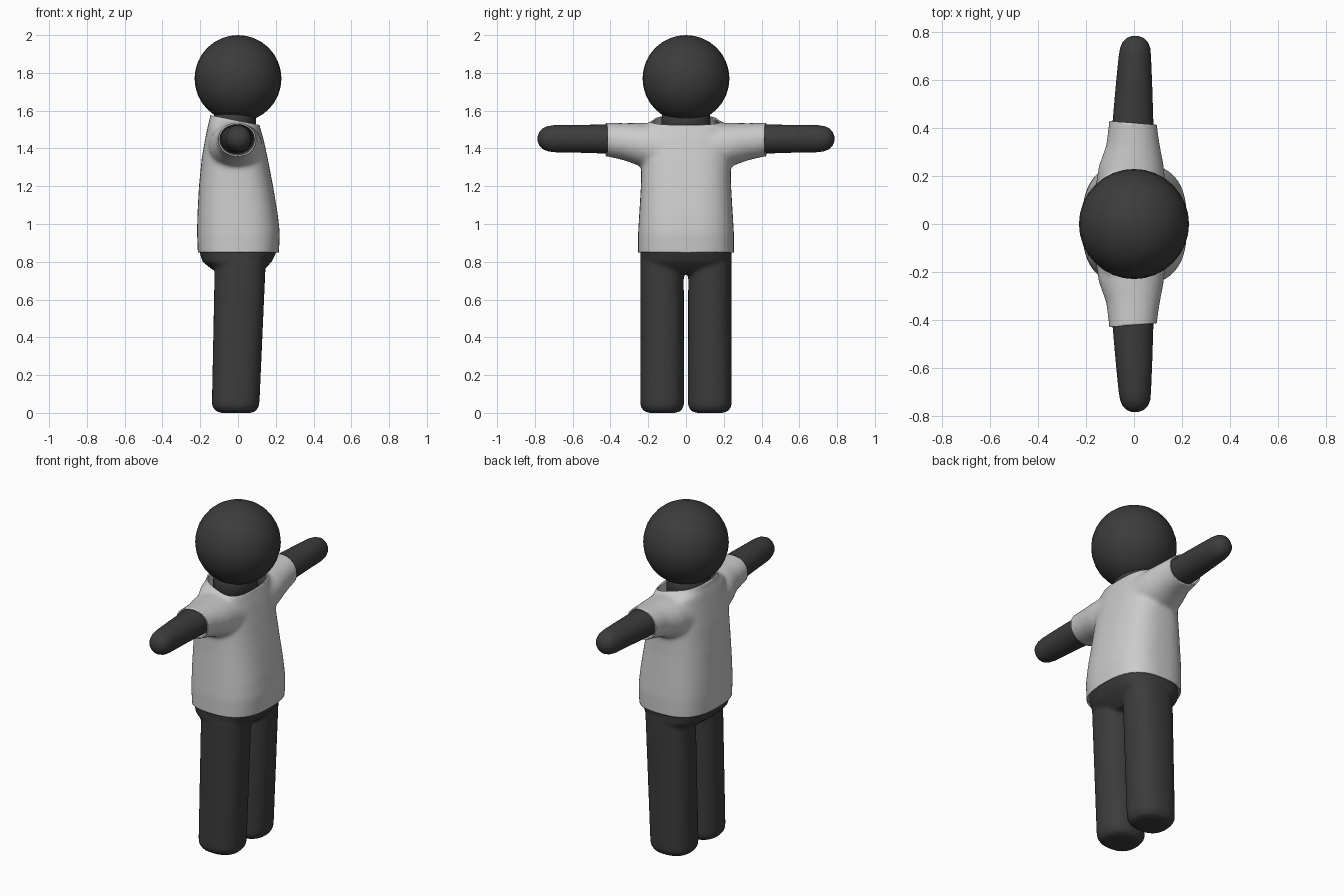
import bpy, bmesh
from math import cos, sin, pi
from mathutils import Vector

if "Cube" in bpy.data.objects:
    bpy.data.objects.remove(bpy.data.objects["Cube"])

dark = bpy.data.materials.new("dark")
dark.diffuse_color = (0.045, 0.045, 0.045, 1)
dark.use_nodes = True
dark.node_tree.nodes["Principled BSDF"].inputs["Base Color"].default_value = dark.diffuse_color


def loft(bm, rings, axis, power=2.0, side=1, n=40):
    """Skin rounded sections (t, a0, a1, b0, b1) along z or y; side=-1 mirrors y."""
    loops = []
    for t, a0, a1, b0, b1 in rings:
        loop = []
        for i in range(n):
            c, s = cos(2 * pi * i / n), sin(2 * pi * i / n)
            u = abs(c) ** (2 / power) * (1 if c > 0 else -1)
            v = abs(s) ** (2 / power) * (1 if s > 0 else -1)
            a = (a0 + a1) / 2 + u * (a1 - a0) / 2
            b = (b0 + b1) / 2 + v * (b1 - b0) / 2
            p = (a, b * side, t) if axis == "z" else (a, t * side, b)
            loop.append(bm.verts.new(p))
        loops.append(loop)
    for lo, hi in zip(loops, loops[1:]):
        for i in range(n):
            j = (i + 1) % n
            bm.faces.new((lo[i], lo[j], hi[j], hi[i]))
    bm.faces.new(loops[0])
    bm.faces.new(loops[-1])


def finish(name, bm, mat=None):
    bmesh.ops.recalc_face_normals(bm, faces=bm.faces)
    me = bpy.data.meshes.new(name)
    bm.to_mesh(me)
    bm.free()
    for p in me.polygons:
        p.use_smooth = True
    ob = bpy.data.objects.new(name, me)
    bpy.context.collection.objects.link(ob)
    if mat:
        me.materials.append(mat)
    return ob


def blend(ob, voxel, smooth):
    """Fuse overlapping pieces into one soft skin."""
    m = ob.modifiers.new("fuse", "REMESH")
    m.mode = "VOXEL"
    m.voxel_size = voxel
    m.use_smooth_shade = True
    m = ob.modifiers.new("soften", "SMOOTH")
    m.factor = 0.5
    m.iterations = smooth


# Shirt: torso and sleeves fused, then trimmed at hem, cuffs and neckline
bm = bmesh.new()
loft(bm, [(z, x0, x1, -h, h) for z, x0, x1, h in (
    (0.76, -0.205, 0.205, 0.25), (0.85, -0.213, 0.217, 0.254),
    (0.95, -0.217, 0.222, 0.254), (1.05, -0.215, 0.211, 0.248),
    (1.20, -0.207, 0.186, 0.239), (1.35, -0.192, 0.157, 0.236),
    (1.45, -0.174, 0.135, 0.236), (1.52, -0.160, 0.115, 0.225),
    (1.555, -0.150, 0.105, 0.165), (1.62, -0.140, 0.100, 0.140))], "z", 2.7)
for s in (1, -1):
    loft(bm, [(0.12, -0.165, 0.135, 1.26, 1.535), (0.24, -0.148, 0.125, 1.305, 1.535),
              (0.33, -0.116, 0.108, 1.338, 1.534), (0.42, -0.105, 0.095, 1.358, 1.536),
              (0.50, -0.100, 0.090, 1.365, 1.535)], "y", 2.1, s)
shirt = finish("shirt", bm)
blend(shirt, 0.012, 10)
fused = bpy.data.meshes.new_from_object(
    shirt.evaluated_get(bpy.context.evaluated_depsgraph_get()))
shirt.modifiers.clear()
bm = bmesh.new()
bm.from_mesh(fused)
for co, no in (((0, 0, 0.85), (0, 0, -1)), ((0, 0.422, 0), (0.08, 1, 0)),
               ((0, -0.422, 0), (0.08, -1, 0)), ((0, 0, 1.547), (0.2, 0, 1))):
    bmesh.ops.bisect_plane(bm, geom=bm.verts[:] + bm.edges[:] + bm.faces[:],
                           plane_co=Vector(co), plane_no=Vector(no).normalized(),
                           clear_outer=True)
bm.to_mesh(shirt.data)
bm.free()
for p in shirt.data.polygons:
    p.use_smooth = True
m = shirt.modifiers.new("cloth", "SOLIDIFY")
m.thickness = 0.008
m.offset = -1

# Trousers: hips and two round-ended legs fused together
bm = bmesh.new()
loft(bm, [(0.735, -0.09, 0.11, -0.19, 0.19), (0.765, -0.145, 0.145, -0.232, 0.232),
          (0.80, -0.188, 0.178, -0.24, 0.24), (0.85, -0.203, 0.203, -0.243, 0.243),
          (0.92, -0.200, 0.200, -0.236, 0.236)], "z", 2.7)
for s in (1, -1):
    loft(bm, [(0.0, -0.09, 0.07, 0.055, 0.195), (0.010, -0.118, 0.095, 0.027, 0.224),
              (0.035, -0.136, 0.110, 0.012, 0.240), (0.06, -0.138, 0.114, 0.010, 0.242),
              (0.80, -0.123, 0.147, 0.012, 0.242)], "z", 2.4, s)
trousers = finish("trousers", bm, dark)
blend(trousers, 0.009, 6)

# Arms
for s, name in ((1, "right_arm"), (-1, "left_arm")):
    bm = bmesh.new()
    loft(bm, [(0.20, -0.098, 0.090, 1.365, 1.527), (0.42, -0.090, 0.081, 1.373, 1.526),
              (0.58, -0.076, 0.076, 1.378, 1.525), (0.70, -0.064, 0.071, 1.380, 1.523),
              (0.735, -0.058, 0.068, 1.386, 1.517), (0.76, -0.048, 0.058, 1.397, 1.506),
              (0.777, -0.030, 0.040, 1.416, 1.487), (0.785, -0.010, 0.020, 1.437, 1.466)],
         "y", 2.0, s)
    finish(name, bm, dark)

# Neck
bm = bmesh.new()
loft(bm, [(1.44, -0.135, 0.095, -0.135, 0.135), (1.55, -0.130, 0.095, -0.130, 0.130),
          (1.62, -0.120, 0.095, -0.122, 0.122)], "z")
finish("neck", bm, dark)

# Head
bm = bmesh.new()
bmesh.ops.create_uvsphere(bm, u_segments=32, v_segments=16, radius=0.23)
bmesh.ops.translate(bm, verts=bm.verts, vec=(0, 0, 1.77))
finish("head", bm, dark)
